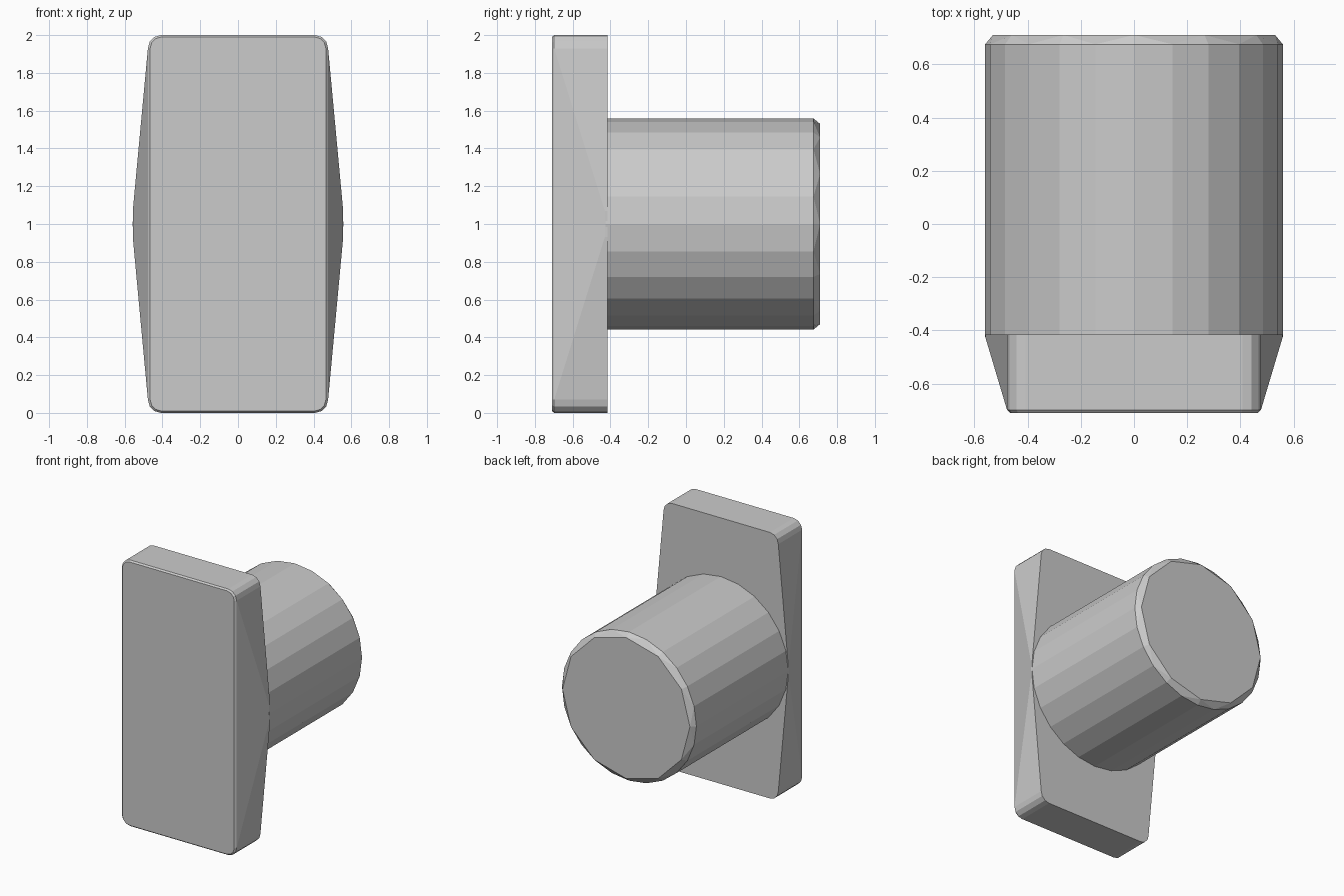
import bpy, bmesh
from math import sin, cos, pi, radians

cube = bpy.data.objects.get("Cube")
if cube:
    bpy.data.objects.remove(cube, do_unlink=True)

# One plain grey for the whole model
grey = bpy.data.materials.new("plain grey")
grey.use_nodes = True
colour = (0.6, 0.6, 0.6, 1)
grey.diffuse_color = colour
grey.node_tree.nodes["Principled BSDF"].inputs["Base Color"].default_value = colour


def hull_object(name, points):
    """Convex faceted solid around a set of points."""
    bm = bmesh.new()
    for p in points:
        bm.verts.new(p)
    bmesh.ops.convex_hull(bm, input=bm.verts[:])
    bmesh.ops.dissolve_limit(bm, angle_limit=radians(0.5),
                             verts=bm.verts[:], edges=bm.edges[:])
    bmesh.ops.recalc_face_normals(bm, faces=bm.faces[:])
    mesh = bpy.data.meshes.new(name)
    bm.to_mesh(mesh)
    bm.free()
    mesh.materials.append(grey)
    obj = bpy.data.objects.new(name, mesh)
    bpy.context.collection.objects.link(obj)
    return obj


def ring(radius, y, sides, turn=0):
    return [(radius * cos(2 * pi * i / sides + turn), y,
             1 + radius * sin(2 * pi * i / sides + turn)) for i in range(sides)]


def rounded_rectangle(half_width, half_height, radius, y):
    points = []
    for sx in (-1, 1):
        for sz in (-1, 1):
            for step in range(4):
                a = step * pi / 6
                points.append((sx * (half_width - radius + radius * cos(a)), y,
                               1 + sz * (half_height - radius + radius * sin(a))))
    return points


FRONT, JOIN, BACK = -0.71, -0.415, 0.71

# Front plate: rounded corners, sides flaring out to the stem at mid height
flare = [(sx * 0.557, y, 1 + sz * 0.07)
         for sx in (-1, 1) for sz in (-1, 1) for y in (-0.43, JOIN)]
hull_object("front_plate",
            rounded_rectangle(0.465, 0.99, 0.06, FRONT)
            + rounded_rectangle(0.477, 1.0, 0.07, FRONT + 0.012)
            + rounded_rectangle(0.477, 1.0, 0.07, JOIN) + flare)

# Round stem with a coarse chamfer on the back end
hull_object("stem",
            ring(0.559, JOIN - 0.01, 24) + ring(0.559, 0.675, 24)
            + ring(0.53, BACK, 12))
